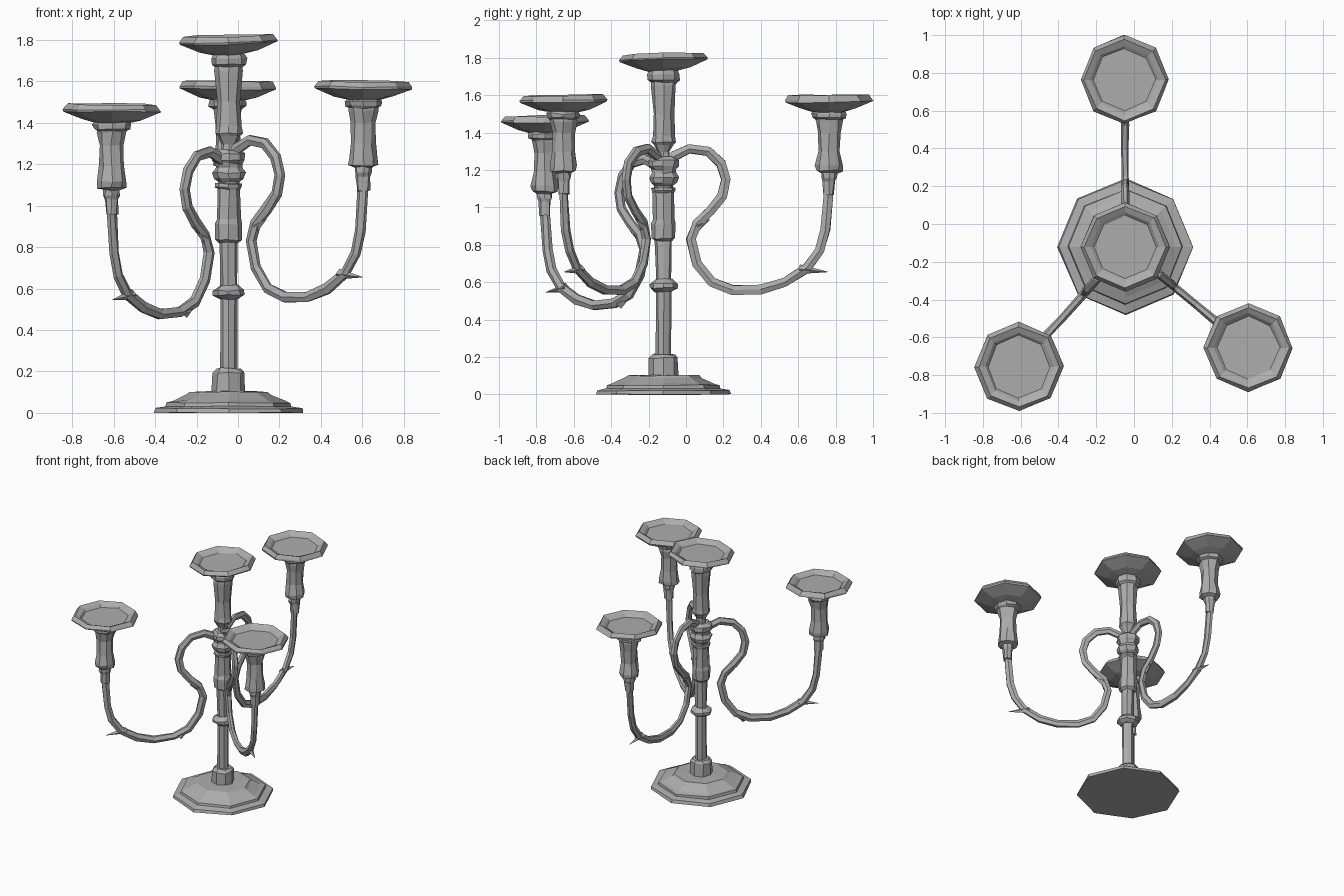
import bpy, bmesh, math, random
from mathutils import Vector, Matrix

random.seed(4)
if "Cube" in bpy.data.objects:
    bpy.data.objects.remove(bpy.data.objects["Cube"])

metal = bpy.data.materials.new("grey metal")
metal.use_nodes = True
metal.diffuse_color = (0.42, 0.42, 0.42, 1)
metal.node_tree.nodes["Principled BSDF"].inputs["Base Color"].default_value = metal.diffuse_color

AXIS = Vector((-0.045, -0.12, 0))


def finish(name, bm, wobble=0.0):
    """Roughen slightly by hand-hammered wobble, then make a flat-shaded object."""
    for v in bm.verts:
        v.co += Vector([random.uniform(-wobble, wobble) for _ in range(3)])
    bmesh.ops.recalc_face_normals(bm, faces=bm.faces)
    mesh = bpy.data.meshes.new(name)
    bm.to_mesh(mesh)
    bm.free()
    mesh.materials.append(metal)
    obj = bpy.data.objects.new(name, mesh)
    bpy.context.collection.objects.link(obj)
    return obj


def skin(bm, rings):
    """Join successive vertex rings and cap both ends."""
    n = len(rings[0])
    for a, b in zip(rings, rings[1:]):
        for i in range(n):
            j = (i + 1) % n
            bm.faces.new((a[i], a[j], b[j], b[i]))
    bm.faces.new(rings[0][::-1])
    bm.faces.new(rings[-1])


def turned(name, profile, at, sides=8, wobble=0.0, tilt=(0, 0)):
    """Turn a (radius, height) profile about a vertical axis."""
    bm = bmesh.new()
    rings = []
    for r, z in profile:
        rings.append([bm.verts.new((r * math.cos(i * math.tau / sides),
                                    r * math.sin(i * math.tau / sides), z))
                      for i in range(sides)])
    skin(bm, rings)
    obj = finish(name, bm, wobble)
    obj.matrix_world = (Matrix.Translation(at) @ Matrix.Rotation(tilt[0], 4, 'X')
                        @ Matrix.Rotation(tilt[1], 4, 'Y'))
    return obj


# Shared profiles, heights measured from the tray's underside
TRAY = [(0.08, -0.01), (0.14, 0.005), (0.235, 0.045), (0.235, 0.055), (0.215, 0.08),
        (0.182, 0.066), (0.165, 0.05)]
HOLDER = [(0.03, -0.45), (0.034, -0.38), (0.042, -0.36), (0.042, -0.335), (0.07, -0.325),
          (0.073, -0.295), (0.06, -0.22), (0.058, -0.12), (0.072, -0.06), (0.072, -0.05),
          (0.09, -0.04), (0.092, -0.018), (0.08, 0.0)]

# Stepped base
turned("base", [(0.36, 0), (0.355, 0.022), (0.305, 0.032), (0.30, 0.05), (0.27, 0.06),
                (0.205, 0.09), (0.19, 0.102), (0.08, 0.104)], AXIS, wobble=0.003)
turned("base_socket", [(0.08, 0.09), (0.078, 0.195), (0.06, 0.215)], AXIS, wobble=0.004)

# Column with its collars
turned("column", [(0.042, 0.2), (0.04, 0.55), (0.042, 0.62), (0.045, 0.82), (0.055, 1.0),
                  (0.05, 1.2), (0.035, 1.28), (0.03, 1.36)], AXIS, wobble=0.003)
turned("lower_ring", [(0.045, 0.55), (0.075, 0.57), (0.075, 0.59), (0.045, 0.615)],
       AXIS, wobble=0.004)
turned("column_cup", [(0.045, 0.82), (0.065, 0.835), (0.066, 0.91), (0.057, 0.935),
                      (0.056, 1.08), (0.066, 1.09), (0.066, 1.105), (0.045, 1.11)],
       AXIS, wobble=0.004)
turned("upper_ring", [(0.045, 1.11), (0.072, 1.13), (0.08, 1.16), (0.065, 1.185),
                      (0.065, 1.205), (0.082, 1.22), (0.08, 1.25), (0.055, 1.27)],
       AXIS, wobble=0.005)
turned("centre_holder", [(0.03, 1.29), (0.055, 1.335), (0.066, 1.35), (0.06, 1.38),
                         (0.056, 1.5), (0.066, 1.65), (0.068, 1.67), (0.085, 1.68),
                         (0.087, 1.71), (0.075, 1.735)], AXIS, wobble=0.004)
turned("centre_tray", TRAY, AXIS + Vector((0, 0, 1.74)), wobble=0.003, tilt=(0.03, -0.03))

# Arm path as distance from the column and height
PATH = [(0.0, 1.23), (0.06, 1.275), (0.14, 1.315), (0.24, 1.3), (0.31, 1.235), (0.335, 1.15),
        (0.315, 1.06), (0.25, 0.98), (0.18, 0.915), (0.148, 0.83), (0.18, 0.7), (0.26, 0.6),
        (0.37, 0.558), (0.52, 0.56), (0.65, 0.6), (0.77, 0.675), (0.84, 0.77), (0.87, 0.88),
        (0.885, 1.05), (0.89, 1.17)]


def arm(side, tray_x, tray_y, sag, extra_thorn):
    """Curved arm with thorns, holder and tray, running from the column to a tray."""
    reach = Vector((tray_x, tray_y, 0)) - AXIS
    out = reach.normalized()
    across = Vector((0, 0, 1)).cross(out)
    scale = reach.length / 0.89

    def place(d, z):
        drop = sag * (0.4 + 0.6 * d / 0.89)
        return AXIS + out * d * scale + Vector((0, 0, z - drop))

    # Six-sided tube
    points = [place(d, z) for d, z in PATH]
    bm = bmesh.new()
    rings = []
    for i, p in enumerate(points):
        along = (points[min(i + 1, len(points) - 1)] - points[max(i - 1, 0)]).normalized()
        normal = across.cross(along)
        rings.append([bm.verts.new(p + across * 0.021 * math.cos(k * math.tau / 6)
                                   + normal * 0.029 * math.sin(k * math.tau / 6))
                      for k in range(6)])
    skin(bm, rings)
    finish(side + "_arm", bm, 0.003)

    # Thorns: root, then tip, along the arm
    thorns = [((0.18, 0.90), (0.25, 0.935)), ((0.73, 0.67), (0.885, 0.655))]
    if extra_thorn:
        thorns.append(((0.33, 0.55), (0.25, 0.585)))
    for n, (root, tip) in enumerate(thorns):
        a, b = place(*root), place(*tip)
        aim = b - a
        bm = bmesh.new()
        bmesh.ops.create_cone(bm, cap_ends=True, segments=4, radius1=0.026, radius2=0.001,
                              depth=aim.length)
        bm.transform(Matrix.Translation((a + b) / 2)
                     @ aim.to_track_quat('Z', 'Y').to_matrix().to_4x4())
        finish(f"{side}_thorn_{n + 1}", bm)

    top = Vector((tray_x, tray_y, 1.52 - sag))
    turned(side + "_holder", HOLDER, top, wobble=0.005)
    turned(side + "_tray", TRAY, top, wobble=0.004, tilt=(0.01, 0.01))


arm("back", -0.05, 0.765, 0.0, False)
arm("left", 0.605, -0.655, 0.0, False)
arm("right", -0.61, -0.755, 0.11, True)
